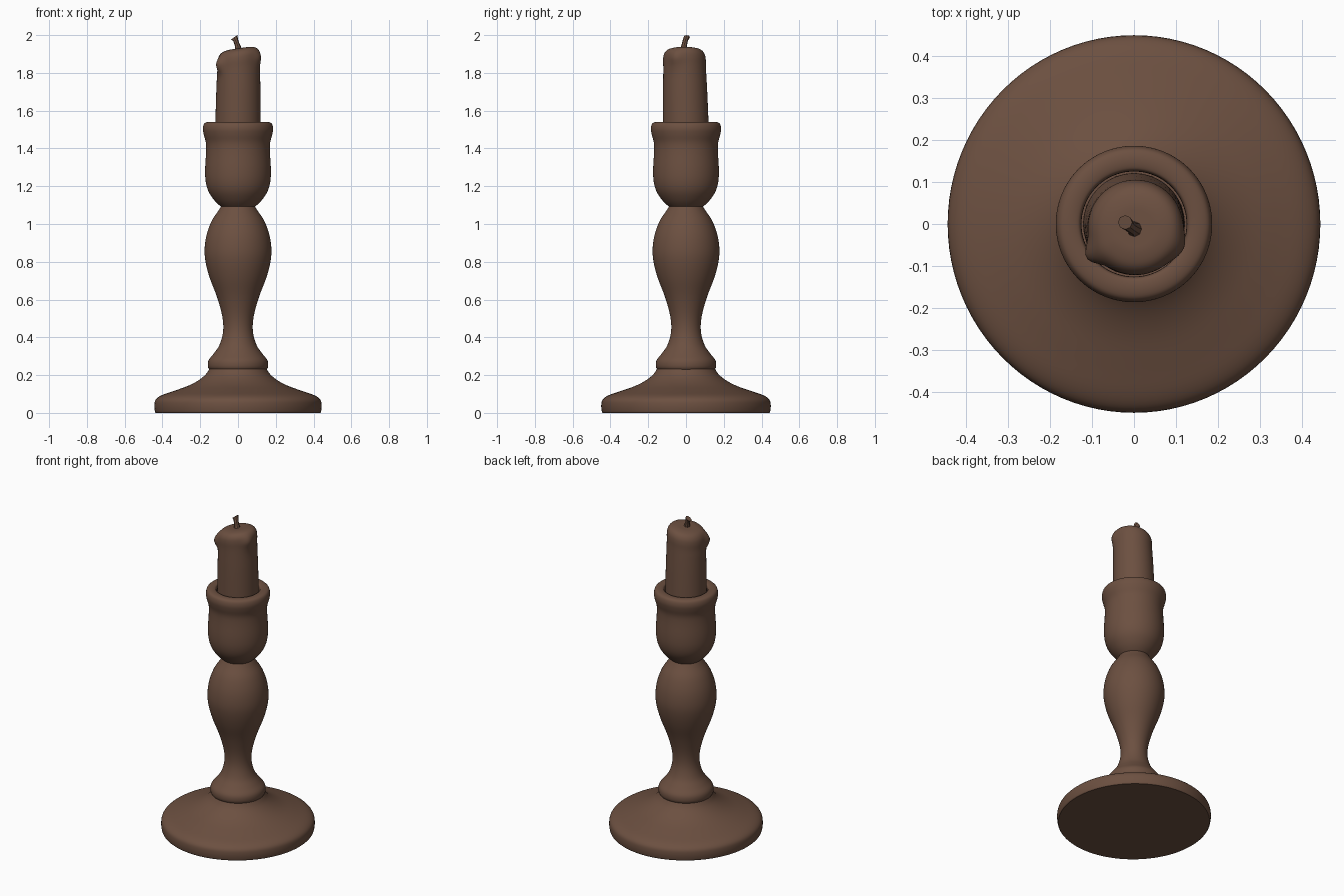
import bpy
import bmesh
import math
from mathutils import Vector

if "Cube" in bpy.data.objects:
    bpy.data.objects.remove(bpy.data.objects["Cube"], do_unlink=True)

brown = bpy.data.materials.new("dark brown")
brown.use_nodes = True
COLOUR = (0.15, 0.08, 0.052, 1)
brown.diffuse_color = COLOUR
brown.node_tree.nodes["Principled BSDF"].inputs["Base Color"].default_value = COLOUR


def smooth_profile(points, steps=4):
    """Catmull-Rom curve through (radius, height) points."""
    pts = [Vector(p) for p in points]
    pts = [pts[0]] + pts + [pts[-1]]
    out = []
    for a, b, c, d in zip(pts, pts[1:], pts[2:], pts[3:]):
        for i in range(steps):
            t = i / steps
            out.append(0.5 * (2 * b + (c - a) * t + (2 * a - 5 * b + 4 * c - d) * t * t
                              + (3 * b - a - 3 * c + d) * t ** 3))
    return out + [pts[-1]]


def lathe(name, points, sides=96, shape=None):
    """Turn a profile about z, cap both ends, and optionally reshape the points."""
    bm = bmesh.new()
    rings = []
    for r, z in smooth_profile(points):
        ring = []
        for i in range(sides):
            a = math.tau * i / sides
            co = Vector((r * math.cos(a), r * math.sin(a), z))
            ring.append(bm.verts.new(shape(co, a) if shape else co))
        rings.append(ring)
    for low, high in zip(rings, rings[1:]):
        for i in range(sides):
            j = (i + 1) % sides
            bm.faces.new((low[i], low[j], high[j], high[i]))
    bm.faces.new(rings[0][::-1])
    bm.faces.new(rings[-1])
    return finish(name, bm)


def finish(name, bm):
    bmesh.ops.recalc_face_normals(bm, faces=bm.faces[:])
    mesh = bpy.data.meshes.new(name)
    bm.to_mesh(mesh)
    bm.free()
    mesh.materials.append(brown)
    obj = bpy.data.objects.new(name, mesh)
    bpy.context.collection.objects.link(obj)
    bpy.ops.object.select_all(action="DESELECT")
    obj.select_set(True)
    bpy.context.view_layer.objects.active = obj
    bpy.ops.object.shade_smooth_by_angle(angle=math.radians(40))
    return obj


# Wide foot
foot = lathe("foot", [
    (0.435, 0), (0.44, 0.008), (0.443, 0.04), (0.436, 0.07), (0.405, 0.093), (0.34, 0.116),
    (0.265, 0.143), (0.21, 0.172), (0.17, 0.205), (0.148, 0.24)])
foot.scale.y = 1.013

# Turned stem with collar and bulb
lathe("stem", [
    (0.14, 0.225), (0.153, 0.231), (0.16, 0.25), (0.155, 0.28), (0.128, 0.315),
    (0.098, 0.36), (0.079, 0.43), (0.083, 0.51), (0.11, 0.61), (0.148, 0.71),
    (0.17, 0.79), (0.177, 0.86), (0.167, 0.94), (0.14, 1.015), (0.104, 1.07), (0.085, 1.1)])

# Cup with flared lip and socket
lathe("cup", [
    (0.08, 1.087), (0.093, 1.094), (0.125, 1.125), (0.156, 1.172), (0.171, 1.225),
    (0.174, 1.29), (0.169, 1.38), (0.17, 1.43), (0.181, 1.472), (0.186, 1.504),
    (0.179, 1.531), (0.16, 1.54), (0.137, 1.539), (0.127, 1.53), (0.125, 1.5), (0.125, 1.44)])


# Leaning candle with a large wax drip at the front left and a small one opposite
def melt(co, a):
    lean = max(0, min(1, (co.z - 1.5) / 0.4))
    for angle, width, height, spread, size in (
            (math.radians(212), 0.24, 1.86, 0.045, 0.024),
            (math.radians(-24), 0.3, 1.865, 0.04, 0.012)):
        gap = math.remainder(a - angle, math.tau)
        bump = size * math.exp(-(gap / width) ** 2 - ((co.z - height) / spread) ** 2)
        r = math.hypot(co.x, co.y)
        if r > 0.05:
            co.x *= 1 + bump / r
            co.y *= 1 + bump / r
    # Melted rim sags towards the large drip
    if co.z > 1.8:
        co.z += 0.15 * co.x * lean
    return co + Vector((0.004 * lean, -0.009 * lean, 0))


lathe("candle", [
    (0.121, 1.43), (0.12, 1.54), (0.117, 1.7), (0.113, 1.82), (0.113, 1.87),
    (0.107, 1.9), (0.09, 1.92), (0.06, 1.929), (0.03, 1.93), (0.004, 1.93)],
    sides=64, shape=melt)

# Bent, blunt wick
bm = bmesh.new()
wick_path = [((0.004, -0.014, 1.915), 0.021), ((-0.002, -0.01, 1.945), 0.015),
             ((-0.012, -0.004, 1.97), 0.014), ((-0.021, 0.004, 1.988), 0.017)]
previous = None
for n, (centre, radius) in enumerate(wick_path):
    tilt = 0.012 if n == len(wick_path) - 1 else 0
    ring = []
    for i in range(8):
        a = math.tau * i / 8
        ring.append(bm.verts.new(Vector(centre) + Vector(
            (radius * math.cos(a), radius * math.sin(a), tilt * math.cos(a)))))
    if previous:
        for i in range(8):
            j = (i + 1) % 8
            bm.faces.new((previous[i], previous[j], ring[j], ring[i]))
    else:
        bm.faces.new(ring[::-1])
    previous = ring
bm.faces.new(previous)
finish("wick", bm)
